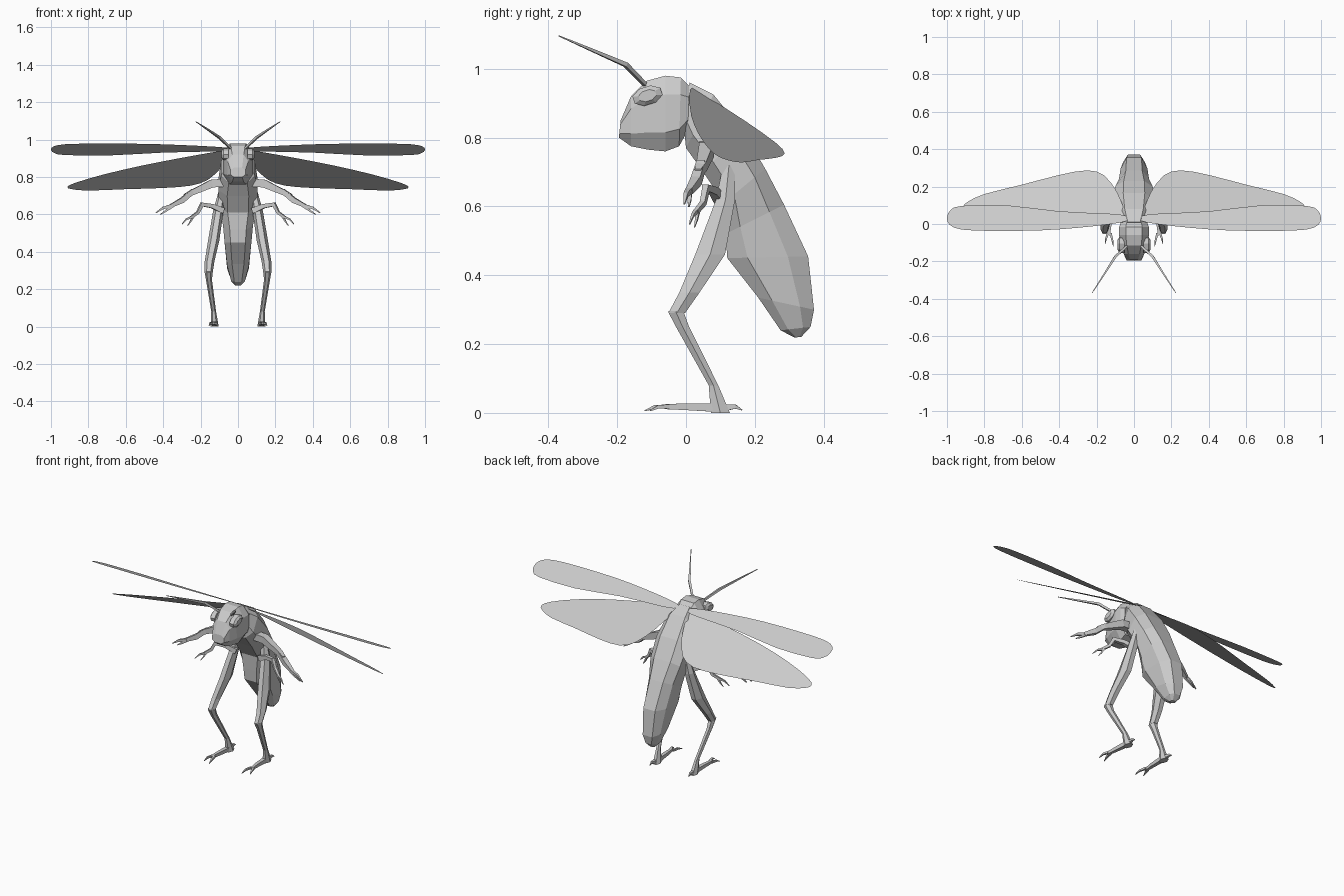
import bpy, bmesh, math
from mathutils import Vector

if "Cube" in bpy.data.objects:
    bpy.data.objects.remove(bpy.data.objects["Cube"])

mat = bpy.data.materials.new("light grey")
mat.diffuse_color = (0.6, 0.6, 0.6, 1)
mat.use_nodes = True
mat.node_tree.nodes["Principled BSDF"].inputs["Base Color"].default_value = mat.diffuse_color


def finish(name, bm, mirror=False):
    bmesh.ops.recalc_face_normals(bm, faces=bm.faces)
    me = bpy.data.meshes.new(name)
    bm.to_mesh(me)
    bm.free()
    me.materials.append(mat)
    ob = bpy.data.objects.new(name, me)
    bpy.context.collection.objects.link(ob)
    if mirror:
        ob.modifiers.new("mirror", 'MIRROR').use_clip = False
    return ob


def skin(bm, rings):
    """Join rings of points with quads and close both ends."""
    rows = [[bm.verts.new(p) for p in r] for r in rings]
    n = len(rows[0])
    for a, b in zip(rows, rows[1:]):
        for i in range(n):
            j = (i + 1) % n
            bm.faces.new((a[i], a[j], b[j], b[i]))
    bm.faces.new(rows[0][::-1])
    bm.faces.new(rows[-1])


def side_loft(name, sections):
    """Octagonal rings spanned between two (y, z) profile points and a half width."""
    bm = bmesh.new()
    rings = []
    for f, b, w in sections:
        f, b = Vector((0, *f)), Vector((0, *b))
        c, h = (f + b) / 2, (b - f) / 2
        ring = []
        for u, v in ((.55, 1), (1, .5), (1, -.5), (.55, -1)):
            ring.append(c + Vector((w * u, 0, 0)) + h * v)
        ring += [Vector((-p.x, p.y, p.z)) for p in ring[::-1]]
        rings.append(ring)
    skin(bm, rings)
    return finish(name, bm)


def add_tube(bm, pts, sides=4):
    """Limb through points (x, y, z, radius)."""
    ps = [Vector(p[:3]) for p in pts]
    rings = []
    for i, p in enumerate(ps):
        d = (ps[min(i + 1, len(ps) - 1)] - ps[max(i - 1, 0)]).normalized()
        s = d.cross(Vector((0, 0, 1)) if abs(d.z) < .9 else Vector((0, 1, 0))).normalized()
        t = d.cross(s)
        r = pts[i][3]
        rings.append([p + r * (s * math.cos(a) + t * math.sin(a))
                      for a in (math.tau * (k + .5) / sides for k in range(sides))])
    skin(bm, rings)


def tubes(name, paths, sides=4):
    bm = bmesh.new()
    for p in paths:
        add_tube(bm, p, sides)
    return finish(name, bm, True)


def flat_loft(name, sections, n=6):
    """Horizontal rings (x, y, z, rx, ry)."""
    bm = bmesh.new()
    skin(bm, [[(x + rx * math.cos(math.tau * k / n), y + ry * math.sin(math.tau * k / n), z)
               for k in range(n)] for x, y, z, rx, ry in sections])
    return finish(name, bm, True)


def wing(name, outline, height):
    """Thin sheet with a rounded outline lying on a sloped plane."""
    bm = bmesh.new()
    n = len(outline)
    vs = []
    for i in range(n):
        p0, p1, p2, p3 = (Vector(outline[(i + k) % n]) for k in (-1, 0, 1, 2))
        for t in (0, .5):     # smooth the outline between control points
            q = p1 if t == 0 else (9 * (p1 + p2) - p0 - p3) / 16
            vs.append(bm.verts.new((q.x, q.y, height(q.x, q.y))))
    bm.faces.new(vs)
    bmesh.ops.triangulate(bm, faces=bm.faces)
    bmesh.ops.recalc_face_normals(bm, faces=bm.faces)
    if sum(f.normal.z for f in bm.faces) < 0:
        bmesh.ops.reverse_faces(bm, faces=bm.faces)
    me = bpy.data.meshes.new(name)
    bm.to_mesh(me)
    bm.free()
    me.materials.append(mat)
    ob = bpy.data.objects.new(name, me)
    bpy.context.collection.objects.link(ob)
    ob.modifiers.new("mirror", 'MIRROR')


# Head and body
side_loft("head", [
    ((-.195, .80), (-.19, .85), .04), ((-.16, .775), (-.16, .92), .055),
    ((-.11, .765), (-.115, .965), .07), ((-.06, .76), (-.06, .98), .08),
    ((-.02, .775), (-.015, .975), .08), ((.005, .82), (.01, .95), .07)])
side_loft("body", [
    ((-.005, .82), (.01, .96), .06), ((.0, .77), (.08, .925), .09),
    ((.05, .70), (.165, .82), .105), ((.11, .61), (.23, .71), .10),
    ((.115, .52), (.285, .605), .08), ((.12, .45), (.355, .455), .072),
    ((.21, .335), (.372, .30), .058), ((.275, .24), (.362, .25), .036),
    ((.315, .219), (.335, .221), .015)])

# Eyes: flattened, tilted domes
bm = bmesh.new()
rings = []
for x, s in ((.05, 1), (.078, 1), (.088, .6)):
    ring = []
    for k in range(8):
        a = math.tau * (k + .5) / 8
        u, v = .046 * s * math.cos(a), .028 * s * math.sin(a)
        ring.append((x, -.112 + u * .95 - v * .3, .922 + u * .3 + v * .95))
    rings.append(ring)
skin(bm, rings)
finish("eye", bm, True)

# Antennae and mouth feelers
tubes("antenna", [[(.035, -.115, .95, .008), (.10, -.175, 1.012, .009),
                   (.16, -.27, 1.053, .006), (.225, -.37, 1.096, .002)]])

# Wings
wing("forewing", [(.03, .02), (.12, .0), (.3, -.02), (.5, -.034), (.75, -.037), (.92, -.03),
                  (.985, -.005), (1, .035), (.98, .075), (.92, .097), (.68, .1), (.4, .068),
                  (.13, .055), (.05, .045)],
     lambda x, y: .962 - .46 * y)
wing("hindwing", [(.03, .02), (.2, .01), (.5, .015), (.72, .035), (.87, .065), (.912, .09),
                  (.89, .118), (.8, .16), (.6, .21), (.4, .262), (.25, .287), (.16, .26),
                  (.09, .17), (.05, .07)],
     lambda x, y: .935 - .18 * (x - .06) - .57 * (y - .03))

# Hind legs
flat_loft("hind_thigh", [
    (.085, .125, .72, .02, .02), (.105, .115, .62, .028, .032), (.13, .07, .46, .03, .05),
    (.152, .01, .35, .026, .034), (.157, -.027, .29, .022, .028)])
flat_loft("hind_shin", [
    (.157, -.03, .295, .022, .026), (.155, -.01, .25, .016, .022),
    (.13, .08, .08, .013, .016), (.125, .10, .0, .022, .032)])
tubes("foot", [
    [(.125, .10, .015, .018), (.13, .0, .018, .014), (.135, -.06, .018, .01)],
    [(.125, -.05, .018, .009), (.115, -.09, .018, .007), (.11, -.12, .006, .002)],
    [(.14, -.05, .018, .009), (.15, -.08, .018, .007), (.155, -.105, .006, .002)],
    [(.125, .11, .015, .014), (.13, .145, .018, .008), (.13, .163, .008, .002)]])

# Front legs and middle legs, with two-clawed ends
tubes("front_leg", [
    [(.07, .06, .77, .03), (.14, .06, .765, .03), (.25, .045, .715, .02), (.285, .035, .70, .013)],
    [(.24, .045, .725, .018), (.30, .03, .675, .02), (.36, .01, .645, .013)],
    [(.35, .01, .648, .013), (.40, .0, .635, .009), (.44, -.005, .608, .003)],
    [(.35, .01, .645, .011), (.385, .01, .62, .008), (.415, .008, .60, .003)]])
tubes("middle_leg", [
    [(.08, .10, .62, .022), (.14, .08, .645, .016), (.20, .055, .655, .013)],
    [(.19, .06, .66, .013), (.215, .05, .61, .011), (.25, .03, .585, .009)],
    [(.245, .03, .587, .009), (.275, .02, .575, .006), (.30, .01, .548, .002)],
    [(.24, .035, .588, .008), (.255, .03, .56, .005), (.27, .025, .54, .002)]])
